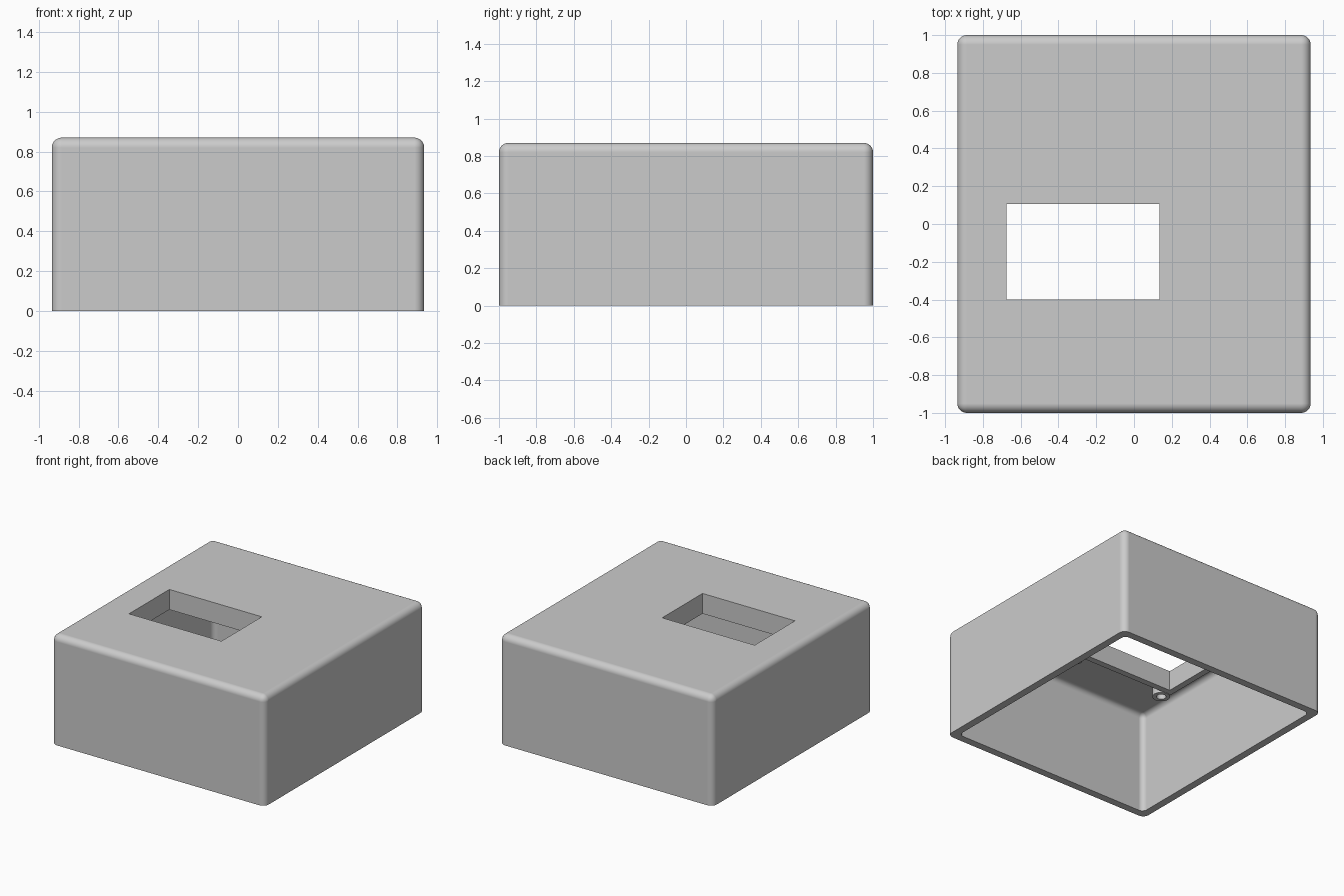
import bpy, bmesh
from mathutils import Matrix

cube = bpy.data.objects.get("Cube")
if cube:
    bpy.data.objects.remove(cube, do_unlink=True)

grey = bpy.data.materials.new("plain grey")
grey.use_nodes = True
grey.diffuse_color = (0.6, 0.6, 0.6, 1)
grey.node_tree.nodes["Principled BSDF"].inputs["Base Color"].default_value = (0.6, 0.6, 0.6, 1)


def finish(name, bm):
    mesh = bpy.data.meshes.new(name)
    bmesh.ops.recalc_face_normals(bm, faces=bm.faces)
    bm.to_mesh(mesh)
    bm.free()
    mesh.materials.append(grey)
    obj = bpy.data.objects.new(name, mesh)
    bpy.context.collection.objects.link(obj)
    return obj


def box(name, x0, x1, y0, y1, z0, z1, radius=0):
    """Box, optionally with rounded upright and top edges."""
    bm = bmesh.new()
    centre = Matrix.Translation(((x0 + x1) / 2, (y0 + y1) / 2, (z0 + z1) / 2))
    size = Matrix.Diagonal((x1 - x0, y1 - y0, z1 - z0, 1))
    bmesh.ops.create_cube(bm, size=1, matrix=centre @ size)
    if radius:
        edges = [e for e in bm.edges if max(v.co.z for v in e.verts) > z1 - 0.001]
        bmesh.ops.bevel(bm, geom=edges, offset=radius, segments=8,
                        profile=0.5, affect='EDGES')
    return finish(name, bm)


def cylinder(name, x, y, z0, z1, radius):
    bm = bmesh.new()
    bmesh.ops.create_cone(bm, cap_ends=True, segments=32, radius1=radius, radius2=radius,
                          depth=z1 - z0, matrix=Matrix.Translation((x, y, (z0 + z1) / 2)))
    return finish(name, bm)


def combine(target, tool, operation):
    """Apply a boolean and discard its tool."""
    mod = target.modifiers.new(operation, 'BOOLEAN')
    mod.operation = operation
    mod.solver = 'EXACT'
    mod.object = tool
    bpy.context.view_layer.objects.active = target
    bpy.ops.object.modifier_apply(modifier=mod.name)
    bpy.data.objects.remove(tool, do_unlink=True)


W, D, H, WALL = 0.935, 1.0, 0.87, 0.06
X0, X1, Y0, Y1 = -0.675, 0.135, -0.4, 0.105   # window opening
RIM, LIP = 0.05, 0.71                         # collar thickness and lower edge

# Hollow shell, open underneath
shell = box("case_shell", -W, W, -D, D, 0, H, 0.05)
combine(shell, box("cavity", -W + WALL, W - WALL, -D + WALL, D - WALL,
                   -0.2, H - WALL, 0.04), 'DIFFERENCE')

# Collar hanging below the window
combine(shell, box("window_collar", X0 - RIM, X1 + RIM, Y0 - RIM, Y1 + RIM,
                   LIP, H - WALL / 2), 'UNION')

# Screw posts beside the collar corners
posts = [(x, y) for x in (X0 - 0.01, X1 + 0.01) for y in (Y0 - 0.108, Y1 + 0.108)]
for x, y in posts:
    combine(shell, cylinder("screw_post", x, y, LIP - 0.003, H - WALL / 2, 0.065), 'UNION')

# Window opening and screw holes
combine(shell, box("window", X0, X1, Y0, Y1, 0.4, 1.2), 'DIFFERENCE')
for x, y in posts:
    combine(shell, cylinder("screw_hole", x, y, 0.5, H - WALL, 0.035), 'DIFFERENCE')

# Smooth rounded edges with flat large faces
bpy.ops.object.select_all(action='DESELECT')
shell.select_set(True)
bpy.context.view_layer.objects.active = shell
bpy.ops.object.shade_smooth_by_angle()
weighted = shell.modifiers.new("weighted_normals", 'WEIGHTED_NORMAL')
weighted.keep_sharp = True
